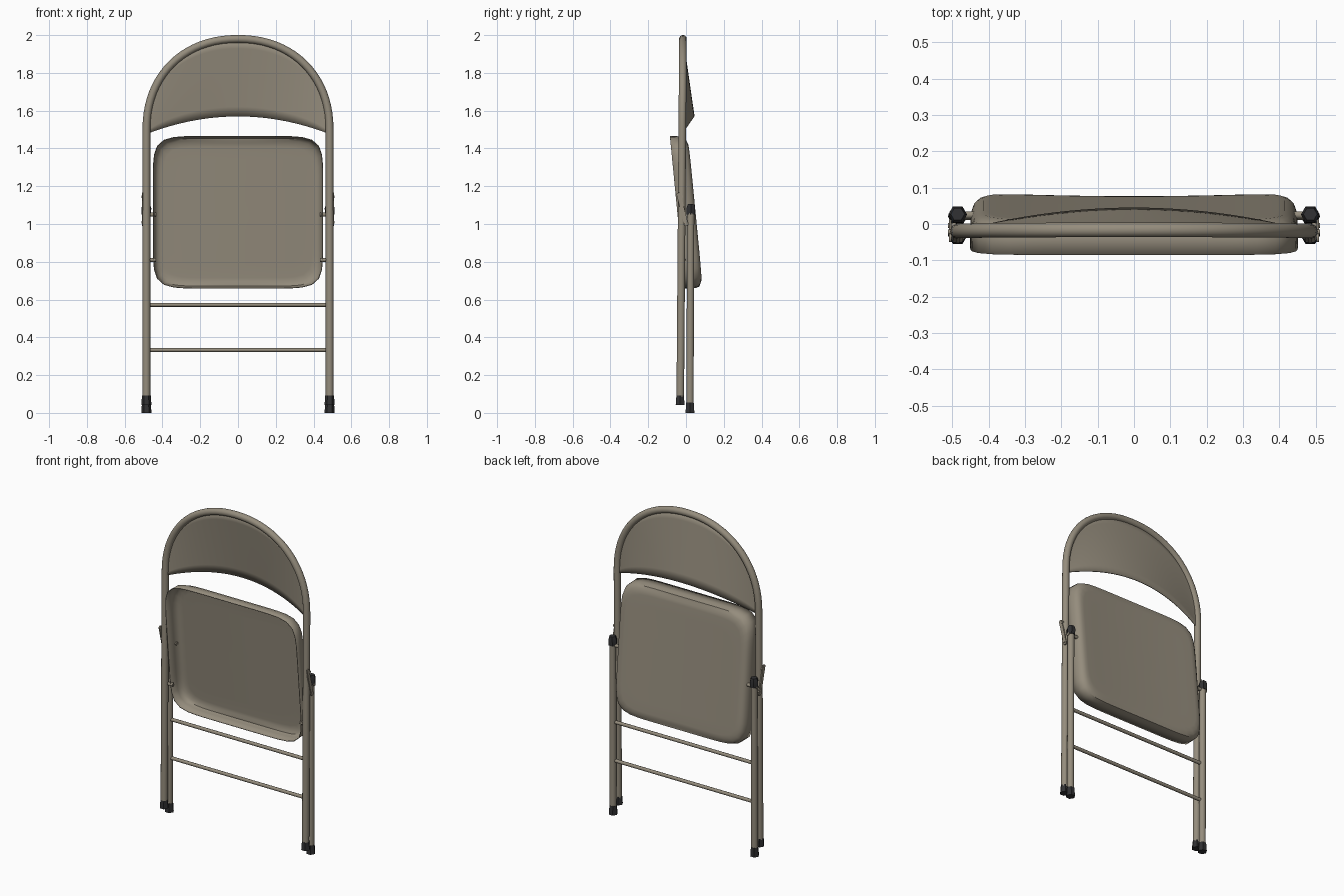
import bpy, bmesh, math
from mathutils import Vector, Matrix

if "Cube" in bpy.data.objects:
    bpy.data.objects.remove(bpy.data.objects["Cube"])


def material(name, rgb):
    m = bpy.data.materials.new(name)
    m.diffuse_color = (*rgb, 1)
    m.use_nodes = True
    m.node_tree.nodes["Principled BSDF"].inputs["Base Color"].default_value = m.diffuse_color
    return m


BEIGE = material("beige painted steel", (0.30, 0.265, 0.205))
BLACK = material("black rubber", (0.03, 0.03, 0.032))


def finish(name, bm, mat, thickness=0):
    bmesh.ops.recalc_face_normals(bm, faces=bm.faces)
    me = bpy.data.meshes.new(name)
    bm.to_mesh(me)
    bm.free()
    me.materials.append(mat)
    for p in me.polygons:
        p.use_smooth = True
    me.set_sharp_from_angle(angle=math.radians(40))
    ob = bpy.data.objects.new(name, me)
    bpy.context.collection.objects.link(ob)
    if thickness:
        s = ob.modifiers.new("sheet", 'SOLIDIFY')
        s.thickness = thickness
        s.offset = 0
    return ob


def tube(name, pts, radii, mat, sides=14):
    """Sweep a round section along a path lying roughly in the xz plane."""
    pts = [Vector(p) for p in pts]
    if not isinstance(radii, (list, tuple)):
        radii = [radii] * len(pts)
    bm = bmesh.new()
    rings = []
    for i, p in enumerate(pts):
        t = (pts[min(i + 1, len(pts) - 1)] - pts[max(i - 1, 0)]).normalized()
        b = t.cross(Vector((0, 1, 0))).normalized()
        n = b.cross(t)
        ring = []
        for k in range(sides):
            a = 2 * math.pi * k / sides
            ring.append(bm.verts.new(p + (b * math.cos(a) + n * math.sin(a)) * radii[i]))
        rings.append(ring)
    for r0, r1 in zip(rings, rings[1:]):
        for k in range(sides):
            j = (k + 1) % sides
            bm.faces.new((r0[k], r0[j], r1[j], r1[k]))
    bm.faces.new(rings[0])
    bm.faces.new(rings[-1])
    return finish(name, bm, mat)


HALF, ARCH, RISE, POW = 0.485, 1.5, 0.48, 2.15


def frame_y(z):
    return -0.031 + 0.0075 * z


def arch_z(x):
    return ARCH + RISE * max(0, 1 - (abs(x) / HALF) ** POW) ** (1 / POW)


# Front frame: one bent tube, up one side, over the top and down the other
path = [(-HALF, 0.07), (-HALF, 0.8)]
for i in range(41):
    a = math.pi * (1 - i / 40)
    c, s = math.cos(a), max(0, math.sin(a))
    path.append((math.copysign(abs(c) ** (2 / POW), c) * HALF, ARCH + RISE * s ** (2 / POW)))
path += [(HALF, 0.8), (HALF, 0.07)]
tube("front_frame", [(x, frame_y(z), z) for x, z in path], 0.0205, BEIGE)

# Backrest: curved sheet filling the arch, bulging back at its lower edge
bm = bmesh.new()
NX, NT, W = 32, 8, 0.475
grid = []
for i in range(NX + 1):
    x = W * math.sin(math.pi * (i / NX - 0.5))
    bow = 1 - (x / W) ** 2
    lo, hi = 1.48 + 0.09 * bow, arch_z(x)
    col = []
    for j in range(NT + 1):
        t = j / NT
        z = lo + (hi - lo) * t
        col.append(bm.verts.new((x, frame_y(z) + 0.062 * bow * (1 - t), z)))
    grid.append(col)
for i in range(NX):
    for j in range(NT):
        bm.faces.new((grid[i][j], grid[i + 1][j], grid[i + 1][j + 1], grid[i][j + 1]))
finish("backrest", bm, BEIGE, 0.005)

# Seat: shallow sheet pan, open towards the front, leaning with the fold
bm = bmesh.new()
N = 72
profile = [(0, 0), (0.002, 0.055), (0.010, 0.078), (0.022, 0.090), (0.036, 0.096),
           (0.055, 0.097), (0.12, 0.097), (0.2, 0.097), (0.3, 0.097), (0.37, 0.097)]
rings = []
for inset, w in profile:
    ring = []
    for k in range(N):
        a = 2 * math.pi * (k + 0.5) / N
        d = (abs(math.cos(a)) ** 8 + abs(math.sin(a)) ** 8) ** (-1 / 8)
        x = (0.449 - inset) * math.cos(a) * d
        v = (0.402 - inset) * math.sin(a) * d
        dish = 0.011 * (1 - (x / 0.45) ** 2) if inset > 0.02 else 0
        ring.append(bm.verts.new((x, -0.046 + w - dish - 0.097 * v, 1.062 + v)))
    rings.append(ring)
for r0, r1 in zip(rings, rings[1:]):
    for k in range(N):
        j = (k + 1) % N
        bm.faces.new((r0[k], r0[j], r1[j], r1[k]))
bm.faces.new(rings[-1])
finish("seat", bm, BEIGE, 0.004)

# Crossbars between the back legs
for label, z in (("upper", 0.572), ("lower", 0.333)):
    tube(label + "_crossbar", [(-0.475, 0.021, z), (0.475, 0.021, z)], 0.0105, BEIGE, 10)

for label, s in (("left", -1), ("right", 1)):
    x = s * HALF
    # Back leg with rubber foot and top cap
    tube(label + "_back_leg", [(x, 0.021, 0.03), (x, 0.025, 1.085)], 0.0195, BEIGE)
    tube(label + "_back_foot", [(x, 0.021, 0), (x, 0.021, 0.03), (x, 0.021, 0.055)],
         [0.027, 0.025, 0.023], BLACK, 6)
    tube(label + "_leg_cap", [(x, 0.025, 1.05), (x, 0.026, 1.085), (x, 0.027, 1.105)],
         [0.025, 0.026, 0.019], BLACK, 6)
    # Front foot
    tube(label + "_front_foot", [(x, -0.031, 0.043), (x, -0.031, 0.068), (x, -0.031, 0.092)],
         [0.027, 0.025, 0.023], BLACK, 6)
    # Pivot pins joining the seat to the legs
    tube(label + "_rear_pivot", [(s * 0.435, 0.025, 1.05), (s * 0.508, 0.025, 1.05)],
         0.0105, BEIGE, 10)
    tube(label + "_front_pivot", [(s * 0.435, -0.012, 0.81), (s * 0.48, -0.018, 0.81)],
         0.0105, BEIGE, 10)
    # Slanted hinge link on the outside of the frame
    bm = bmesh.new()
    place = (Matrix.Translation((s * 0.506, -0.019, 1.078)) @ Matrix.Rotation(0.25, 4, 'X')
             @ Matrix.Diagonal((0.007, 0.022, 0.18, 1)))
    bmesh.ops.create_cube(bm, size=1, matrix=place)
    bmesh.ops.bevel(bm, geom=[e for e in bm.edges
                              if abs(e.verts[0].co.x - e.verts[1].co.x) > 0.004],
                    offset=0.008, segments=3, affect='EDGES', profile=0.5)
    finish(label + "_hinge_link", bm, BEIGE)
    # Link rivets
    for z, y in ((1.145, -0.022), (1.01, -0.004)):
        tube(label + "_rivet", [(s * 0.49, y, z), (s * 0.511, y, z)], 0.007, BEIGE, 10)
